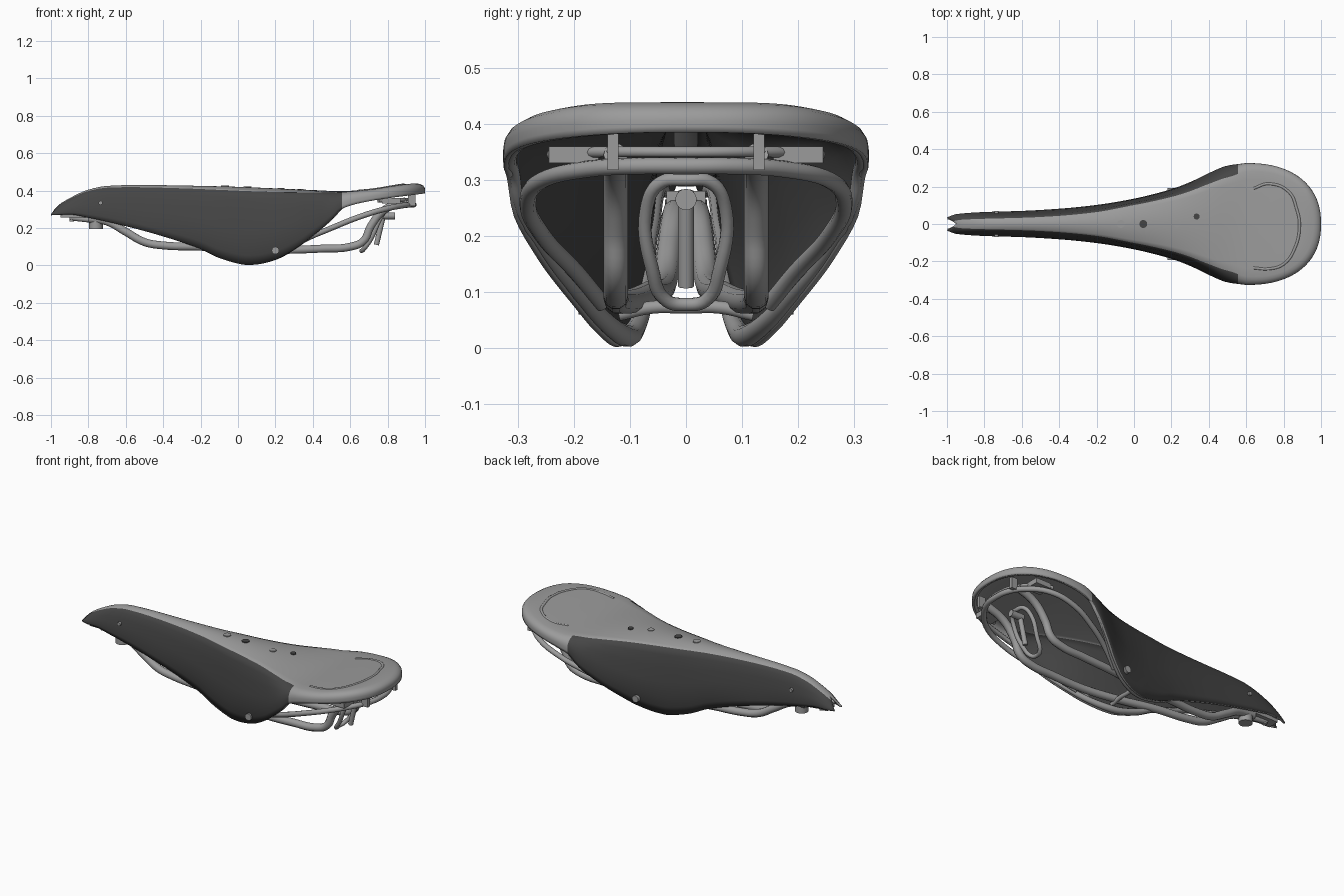
import bpy, bmesh, math
from mathutils import Vector

if "Cube" in bpy.data.objects:
    bpy.data.objects.remove(bpy.data.objects["Cube"])


def material(name, v):
    m = bpy.data.materials.new(name)
    m.diffuse_color = (v, v, v, 1)
    m.use_nodes = True
    m.node_tree.nodes["Principled BSDF"].inputs["Base Color"].default_value = m.diffuse_color
    return m


LIGHT = material("light_grey", 0.33)
DARK = material("dark_grey", 0.06)


def interp(table, x):
    """Smooth interpolation through (x, value) pairs."""
    if x <= table[0][0]:
        return table[0][1]
    if x >= table[-1][0]:
        return table[-1][1]
    n = len(table)
    sl = lambda k: (table[k + 1][1] - table[k][1]) / (table[k + 1][0] - table[k][0])
    def tangent(k):
        if k == 0:
            return sl(0)
        if k == n - 1:
            return sl(n - 2)
        a, b = sl(k - 1), sl(k)
        return 2 * a * b / (a + b) if a * b > 0 else 0
    for k in range(n - 1):
        x0, y0 = table[k]
        x1, y1 = table[k + 1]
        if x <= x1:
            h = x1 - x0
            t = (x - x0) / h
            return ((2 * t**3 - 3 * t**2 + 1) * y0 + (t**3 - 2 * t**2 + t) * h * tangent(k)
                    + (3 * t**2 - 2 * t**3) * y1 + (t**3 - t**2) * h * tangent(k + 1))


TOP = [(-1, .29), (-.95, .33), (-.9, .36), (-.8, .405), (-.7, .425), (-.55, .43), (-.1, .423),
       (.2, .412), (.4, .403), (.55, .397), (.7, .408), (.85, .43), (.95, .441), (1, .44)]
BOTTOM = [(-1, .268), (-.9, .272), (-.8, .255), (-.6, .21), (-.4, .155), (-.2, .088), (-.1, .04), (0, .01),
          (.05, .002), (.1, .005), (.2, .03), (.3, .085), (.4, .16), (.5, .245), (.56, .305), (.7, .343), (1, .385)]
WIDTH = [(-1, .035), (-.95, .053), (-.8, .064), (-.6, .07), (-.4, .082), (-.2, .103), (0, .137),
         (.2, .188), (.3, .225), (.4, .272), (.5, .312), (.6, .326)]
FLAT = [(-1, .4), (-.5, .5), (-.2, .62), (0, .74), (.3, .78), (.5, .8), (.6, .86), (1, .9)]
# how far the lower edge of the flap tucks in
TUCK = [(-.5, 0), (-.1, .16), (.1, .16), (.4, .02), (.5, 0)]
# roll-over from top edge to bottom edge: (outward amount, drop) for the flaps and for the rear rim
FLAP = [(.35, .1), (.6, .28), (.85, .5), (1, .72), (1, .87), (.97, 1)]
RIM = [(.4, .07), (.75, .2), (.95, .4), (1, .6), (1, .8), (.97, 1)]
FLATS = 6


def outline_rows():
    rows = []
    for i in range(72):
        x = -1 + 1.6 * i / 72
        rows.append((x + .05 * max(0, (-.9 - x) / .1), x, interp(WIDTH, x)))
    for i in range(29):
        a = math.pi / 2 * i / 28
        rows.append((.6, .6 + .4 * math.sin(a)**.87, .326 * max(0, math.cos(a))**.87 if i < 28 else 0))
    return rows


def half_section(sx, ox, oy):
    ft = interp(FLAT, ox)
    b = min(1, max(0, (ox - .35) / .25))
    prof = [(ft * k / FLATS, .05 * (k / FLATS)**2) for k in range(FLATS + 1)]
    for (f1, d1), (f2, d2) in zip(FLAP, RIM):
        f, d = f1 + (f2 - f1) * b, d1 + (d2 - d1) * b
        prof.append((ft + (1 - ft) * f - interp(TUCK, ox) * max(0, (d - .7) / .3), .05 + .95 * d))
    pts = []
    for f, d in prof:
        x = sx + (ox - sx) * f
        zt = interp(TOP, x)
        pts.append(Vector((x, oy * f, zt + (interp(BOTTOM, ox) - zt) * d)))
    return pts


# leather shell
rows = outline_rows()
sections = [half_section(*r) for r in rows]
bm = bmesh.new()
grid = []
for s in sections:
    full = [Vector((p.x, -p.y, p.z)) for p in reversed(s[1:])] + s
    grid.append([bm.verts.new(p) for p in full])
half = len(sections[0]) - 1
for i in range(len(grid) - 1):
    for j in range(2 * half):
        f = bm.faces.new((grid[i][j], grid[i + 1][j], grid[i + 1][j + 1], grid[i][j + 1]))
        f.smooth = True
        side = abs(j + .5 - half) > FLATS
        f.material_index = 1 if side and rows[i][1] < .55 else 0
bmesh.ops.remove_doubles(bm, verts=bm.verts, dist=1e-5)
me = bpy.data.meshes.new("leather_shell")
bm.to_mesh(me)
bm.free()
me.materials.append(LIGHT)
me.materials.append(DARK)
shell = bpy.data.objects.new("leather_shell", me)
bpy.context.collection.objects.link(shell)
sol = shell.modifiers.new("thickness", 'SOLIDIFY')
sol.thickness = .012
sol.offset = -1
sol.material_offset_rim = -1


def tube(name, pts, r, mat=LIGHT, cyclic=False, scale=None):
    cu = bpy.data.curves.new(name, 'CURVE')
    cu.dimensions = '3D'
    cu.bevel_depth = r
    cu.bevel_resolution = 3
    cu.resolution_u = 6
    cu.use_fill_caps = True
    sp = cu.splines.new('BEZIER')
    sp.bezier_points.add(len(pts) - 1)
    for k, (bp, p) in enumerate(zip(sp.bezier_points, pts)):
        bp.co = p
        bp.handle_left_type = bp.handle_right_type = 'AUTO'
        if scale:
            bp.radius = scale[k]
    sp.use_cyclic_u = cyclic
    cu.materials.append(mat)
    ob = bpy.data.objects.new(name, cu)
    bpy.context.collection.objects.link(ob)


def rod(name, a, b, r, mat=LIGHT):
    a, b = Vector(a), Vector(b)
    bpy.ops.mesh.primitive_cylinder_add(vertices=20, radius=r, depth=(b - a).length, location=(a + b) / 2)
    ob = bpy.context.object
    ob.name = name
    ob.rotation_euler = (b - a).to_track_quat('Z', 'Y').to_euler()
    ob.data.materials.append(mat)
    bpy.ops.object.shade_smooth_by_angle()


def block(name, loc, size):
    bpy.ops.mesh.primitive_cube_add(size=1, location=loc)
    ob = bpy.context.object
    ob.name = name
    ob.scale = size
    ob.data.materials.append(LIGHT)
    bev = ob.modifiers.new("soft", 'BEVEL')
    bev.width = .006


def mirrored(s, pts):
    return [(x, s * y, z) for x, y, z in pts]


def both_sides(pts):
    """Joins a path ending on the centre line with its mirror image."""
    return pts + mirrored(-1, pts[-2::-1])


for s, tag in ((1, "left"), (-1, "right")):
    # light rolled hem inside the lower edge, thicker on the flaps
    hem, thick = [], []
    for p in [q[-1] for q in sections[2:-1:2]] + [sections[-1][-1]]:
        k = 1 + .8 * max(0, 1 - abs(p.x - .08) / .4)
        hem.append((p.x - .012 * max(0, (p.x - .7) / .3), s * max(0, p.y - .012 * k), p.z + .011 * k))
        thick.append(k)
    tube("edge_hem_" + tag, hem, .011, scale=thick)
    # main rail from nose to rear frame
    tube("rail_" + tag, mirrored(s, [(-.8, .015, .25), (-.7, .022, .235), (-.6, .03, .18), (-.5, .036, .125),
         (-.4, .042, .107), (-.2, .06, .1), (.05, .095, .085), (.25, .12, .083), (.45, .125, .09), (.6, .125, .1),
         (.67, .125, .13), (.71, .125, .21), (.78, .125, .295), (.9, .125, .345)]), .022)
    # brackets joining frame to rim
    block("rim_bracket_" + tag, (.93, s * .13, .35), (.04, .02, .065))
    block("bag_loop_" + tag, (.82, s * .2, .345), (.1, .09, .03))
    # side rivets
    for x, z, r in ((-.735, .335, .011), (.2, .08, .02)):
        w = interp(WIDTH, x)
        rod("side_rivet_" + tag, (x, s * w * .8, z), (x, s * (w + .004), z), r)

# outer frame from the flaps around the rear
tube("rear_frame", both_sides([(.26, .15, .08), (.35, .195, .135), (.5, .255, .2), (.65, .282, .26),
     (.78, .255, .3), (.88, .17, .32), (.93, .08, .325), (.94, 0, .325)]), .015)
# loop around the centre bolt
tube("bolt_loop", both_sides([(.8, 0, .3), (.79, .045, .295), (.76, .07, .25), (.71, .06, .14),
     (.67, .035, .085), (.66, 0, .078)])[:-1], .012, cyclic=True)
# upper rear cross bar
tube("upper_cross_bar", [(.75, -.24, .345), (.88, -.15, .35), (.93, 0, .35), (.88, .15, .35), (.75, .24, .345)], .01)
# centre bolt and its head
rod("centre_bolt", (.74, 0, .11), (.78, 0, .28), .014)
rod("bolt_head", (.76, 0, .265), (.84, 0, .265), .019)
# tie between the two flaps
tube("flap_tie", [(.05, -.12, .06), (.05, -.06, .073), (.05, 0, .073), (.05, .06, .073), (.05, .12, .06)], .012)
# nose fittings
block("nose_bracket", (-.84, 0, .268), (.22, .07, .025))
rod("tension_nut", (-.76, 0, .195), (-.76, 0, .265), .037)
rod("nose_bolt", (-.89, 0, .235), (-.89, 0, .28), .012)
rod("nose_tip_bolt", (-.9, 0, .255), (-.72, 0, .235), .014)

# rivets along the top
for x, y, r, mat in ((-.07, 0, .021, LIGHT), (.05, 0, .021, DARK), (.23, 0, .018, LIGHT), (.335, .04, .016, DARK)):
    z = interp(TOP, x)
    rod("top_rivet", (x, y, z - .008), (x, y, z + .004), r, mat)
# raised crease around the rear of the seat
crease = [(.64, -.235), (.72, -.24), (.8, -.215), (.86, -.13), (.885, 0), (.87, .08), (.83, .17), (.72, .215), (.64, .19)]
tube("seat_crease", [(x, y, interp(TOP, x) - .004 - .04 * y * y) for x, y in crease], .008)
